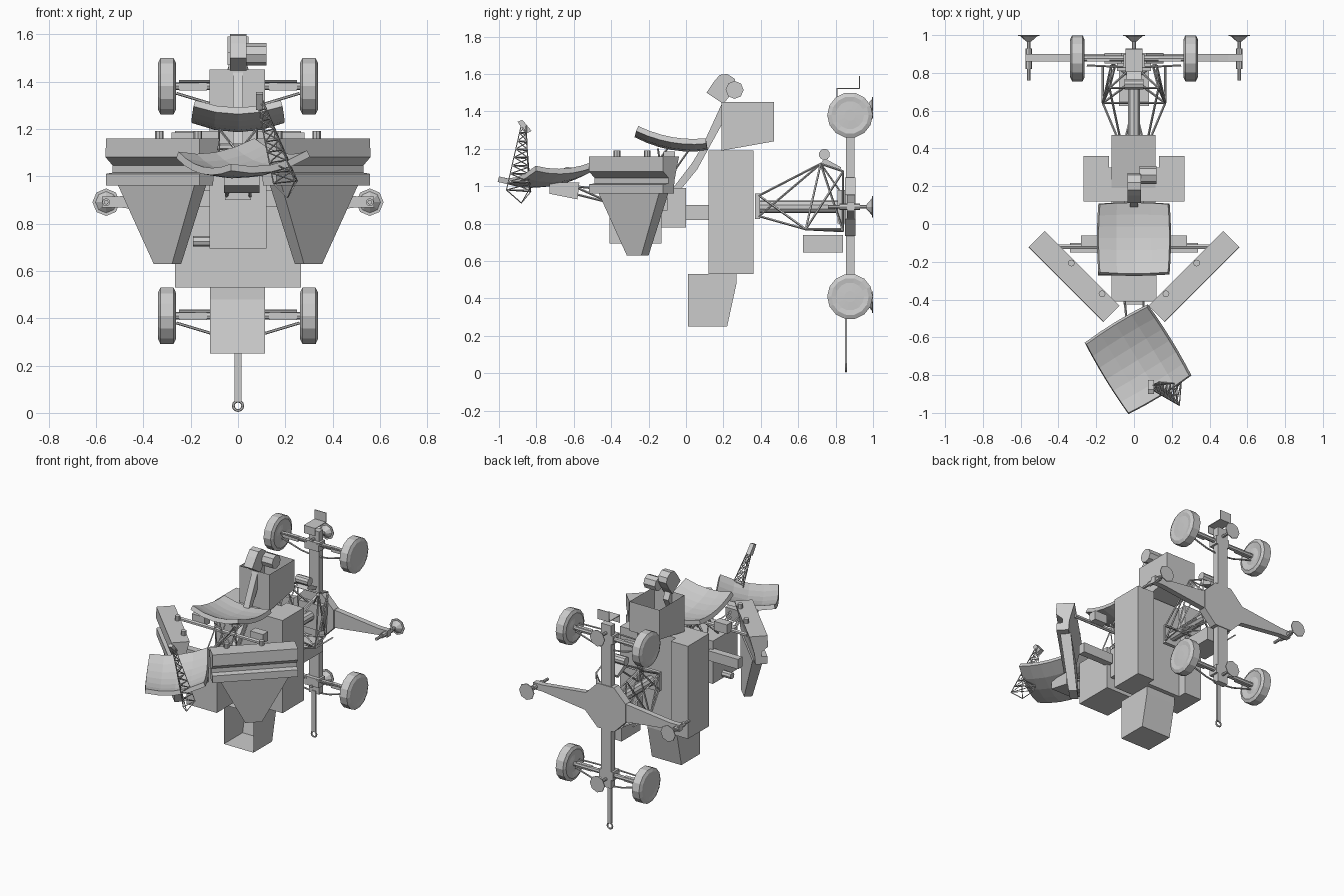
import bpy, bmesh, math
from mathutils import Vector, Matrix

if "Cube" in bpy.data.objects:
    bpy.data.objects.remove(bpy.data.objects["Cube"])

def finish(name, bm, recalc=True):
    if recalc:
        bmesh.ops.recalc_face_normals(bm, faces=bm.faces[:])
    me = bpy.data.meshes.new(name)
    bm.to_mesh(me)
    bm.free()
    ob = bpy.data.objects.new(name, me)
    bpy.context.collection.objects.link(ob)
    return ob

def prism(name, pts, h0, h1, put, open_edge=None):
    """Extrude a 2D profile between h0 and h1; put maps (a, b, h) to xyz."""
    bm = bmesh.new()
    lo = [bm.verts.new(put(a, b, h0)) for a, b in pts]
    hi = [bm.verts.new(put(a, b, h1)) for a, b in pts]
    bm.faces.new(lo)
    bm.faces.new(hi[::-1])
    n = len(pts)
    for i in range(n):
        if i != open_edge:
            j = (i + 1) % n
            bm.faces.new((lo[i], lo[j], hi[j], hi[i]))
    return finish(name, bm)

along_x = lambda a, b, h: (h, a, b)      # profile in y,z
along_y = lambda a, b, h: (a, h, b)      # profile in x,z

def box(name, x0, x1, y0, y1, z0, z1):
    return prism(name, [(y0, z0), (y1, z0), (y1, z1), (y0, z1)], x0, x1, along_x)

def add_rod(bm, p, q, r, r2=None, sides=4):
    p, q = Vector(p), Vector(q)
    d = q - p
    m = Matrix.Translation((p + q) / 2) @ d.to_track_quat('Z', 'Y').to_matrix().to_4x4()
    bmesh.ops.create_cone(bm, cap_ends=True, segments=sides, radius1=r,
                          radius2=r if r2 is None else r2, depth=d.length, matrix=m)

def rods(name, segs, r, sides=4):
    bm = bmesh.new()
    for p, q in segs:
        add_rod(bm, p, q, r, sides=sides)
    return finish(name, bm)

def cone(name, p, q, r, r2=None, sides=12):
    bm = bmesh.new()
    add_rod(bm, p, q, r, r2, sides)
    return finish(name, bm)

def lathe_x(name, prof, c, sides):
    """Revolve (x, radius) pairs about an x-axis through c."""
    bm = bmesh.new()
    rings = [[bm.verts.new((c[0] + x, c[1] + r * math.cos(2 * math.pi * i / sides),
                            c[2] + r * math.sin(2 * math.pi * i / sides)))
              for i in range(sides)] for x, r in prof]
    for a, b in zip(rings, rings[1:]):
        for i in range(sides):
            j = (i + 1) % sides
            bm.faces.new((a[i], a[j], b[j], b[i]))
    bm.faces.new(rings[0])
    bm.faces.new(rings[-1])
    return finish(name, bm)

# Trailer chassis: spine, hub plate, tow bar with ring
box("chassis_beam", -.04, .04, .856, .9, .32, 1.48)
hub = [(.17 * math.cos(math.pi * (i + .5) / 4), .89 + .17 * math.sin(math.pi * (i + .5) / 4)) for i in range(8)]
prism("hub_plate", hub, .85, .905, along_y)
box("tow_bar", -.014, .014, .85, .862, .05, .34)
bpy.ops.mesh.primitive_torus_add(major_radius=.02, minor_radius=.006, major_segments=12,
                                 minor_segments=6, location=(0, .856, .03), rotation=(math.pi / 2, 0, 0))
bpy.context.object.name = "tow_ring"
prism("tail_plate_bracket", [(.805, 1.47), (.81, 1.47), (.81, 1.52), (.93, 1.52), (.93, 1.59),
                             (.925, 1.59), (.925, 1.525), (.805, 1.525)], -.045, .045, along_x)

# Outriggers and levelling feet
def foot(name, x, z, top):
    cone(name + "_pad", (x, .994, z), (x, 1.0, z), .058, sides=8)
    cone(name + "_cone", (x, .965, z), (x, .994, z), .012, .045, sides=8)
    cone(name + "_screw", (x, top, z), (x, .97, z), .01, sides=8)
for s in (-1, 1):
    prism("outrigger_arm", [(s * .1, .82), (s * .1, .96), (s * .5, .915), (s * .575, .915),
                            (s * .575, .868), (s * .5, .868)], .86, .9, along_y)
    cone("outrigger_jack", (s * .557, .82, .89), (s * .557, .93, .89), .017, sides=8)
    foot("outrigger_foot", s * .557, .89, .76)
for z in (.38, 1.42):
    foot("center_foot", 0, z, .82)

# Axles, suspension and wheels
tyre = [(-.036, .03), (-.03, .06), (-.038, .1), (-.028, .122), (.028, .122), (.038, .1), (.034, .075), (.036, .03)]
for z in (.41, 1.38):
    cone("axle", (-.27, .877, z), (.27, .877, z), .016, sides=8)
    box("axle_mount", -.055, .055, .83, .9, z - .03, z + .03)
    for s in (-1, 1):
        lathe_x("wheel", [(s * x, r) for x, r in tyre], (s * .3, .877, z), 14)
        rods("suspension_strut", [((s * .26, .87, z - .03), (s * .11, .87, z - .075)),
                                  ((s * .11, .87, z - .075), (s * .03, .87, z - .085)),
                                  ((s * .25, .84, z + .02), (s * .04, .83, z + .02))], .006, 6)
        box("axle_block", s * .19 - .06, s * .19 + .06, .86, .885, z - .018, z + .015)

# Turntable pedestal with lattice
cone("pedestal_column", (0, .37, .89), (0, .85, .89), .034, sides=10)
box("pedestal_flange", -.065, .065, .37, .395, .825, .96)
box("turntable_drum", -.09, .09, .81, .856, .8, .98)
box("equipment_box", -.08, .08, .625, .84, .645, .74)
segs = []
for s in (-1, 1):
    a, b = (s * .06, .39, .84), (s * .06, .39, .95)
    lo, hi = (s * .165, .64, .77), (s * .13, .72, 1.12)
    e, f = (s * .1, .84, .76), (s * .12, .84, 1.08)
    segs += [(a, lo), (b, hi), (a, hi), (b, lo), (lo, hi), (lo, e), (hi, f), (hi, e), (lo, f), (e, f),
             (lo, (-s * .1, .84, .76)), (a, b)]
    segs += [(hi, (0, .84, .95)), (b, (0, .64, .77))]
    segs.append(((s * .165, .83, .77), lo))
segs += [((-.165, .64, .77), (.165, .64, .77)), ((-.13, .72, 1.12), (.13, .72, 1.12))]
rods("pedestal_lattice", segs, .006)
cone("drive_motor", (-.05, .74, 1.17), (.05, .74, 1.17), .03, sides=10)
prism("motor_mount", [(.72, 1.12), (.82, 1.08), (.83, 1.1), (.74, 1.15)], -.04, .04, along_x)

# Electronics cabinets
for s in (-1, 1):
    box("side_cabinet", s * .132, s * .267, .12, .36, .53, 1.19)
box("center_cabinet", -.132, .132, .12, .3, .53, 1.19)
prism("upper_bin", [(.19, 1.19), (.47, 1.24), (.47, 1.45), (.19, 1.45)], -.12, .115, along_x, 2)
prism("lower_bin", [(.01, .25), (.22, .25), (.27, .48), (.27, .53), (.01, .53)], -.118, .115, along_x, 4)
box("turret_neck", -.05, .05, -.08, .12, .82, .9)
box("turret_link", -.09, .09, -.14, 0, .78, .99)
box("turret_box", -.12, .12, -.41, -.13, .695, 1.0)
box("turret_front_slot", -.055, .055, -.425, -.4, .9, .94)
cone("turret_knob", (-.19, -.25, .725), (-.11, -.25, .725), .023, sides=8)

# Angled array wings: s along the wing, d outward from its face
for m in (-1, 1):
    k = math.sqrt(.5)
    put = lambda d, z, s: (m * (.36 + k * (d + s)), -.32 + k * (s - d), z)
    prism("wing_rack", [(-.12, 1.16), (0, 1.16), (.002, 1.08), (-.04, 1.045), (-.04, 1.015), (0, 1.01),
                        (0, .96), (-.08, .96), (-.085, 1.03)], -.28, .28, put)
    bm = bmesh.new()
    lo = [bm.verts.new(put(d, .63, s)) for s, d in ((-.055, -.06), (.055, -.06), (.055, -.115), (-.055, -.115))]
    hi = [bm.verts.new(put(d, .965, s)) for s, d in ((-.23, -.02), (.23, -.02), (.23, -.09), (-.23, -.09))]
    bm.faces.new(lo)
    bm.faces.new(hi)
    for i in range(4):
        j = (i + 1) % 4
        bm.faces.new((lo[i], lo[j], hi[j], hi[i]))
    finish("wing_tapered_panel", bm)
    for s in (-.17, .06):
        p = put(-.1, 1.15, s)
        cone("wing_knob", p, (p[0], p[1], 1.19), .018, sides=8)
    box("wing_hinge_box", m * .18, m * .28, -.12, -.06, 1.12, 1.185)
    box("wing_support_arm", m * .1, m * .34, -.15, -.1, .87, .94)
cone("wing_cross_bar", (-.4, -.12, 1.125), (.4, -.12, 1.125), .014, sides=6)

# Curved reflectors: thick parabolic sheets
def dish(name, loc, ang, wu, wv, z, nu=4, nv=6):
    bm = bmesh.new()
    bmesh.ops.create_grid(bm, x_segments=nu, y_segments=nv, size=1)
    for v in bm.verts:
        a, b = v.co.x, v.co.y
        u, w = a * wu * (1.03 - .04 * b * b), b * wv * (1.03 - .04 * a * a)
        v.co = (u, w, z(u, w))
    ob = finish(name, bm, False)
    ob.location = loc
    ob.rotation_euler = (0, 0, ang)
    mod = ob.modifiers.new("thickness", 'SOLIDIFY')
    mod.thickness = .03
    mod.offset = -1
dish("upper_reflector", (0, -.075, 0), 0, .182, .182, lambda u, v: 1.215 + 1.1 * u * u + .9 * (v - .1) ** 2)
dish("front_reflector", (.02, -.72, 0), math.radians(31.5), .19, .215,
     lambda u, v: 1.03 + u * u + .9 * v * v + .15 * u + .12 * v)

# Feed arm and horn above the upper reflector
prism("feed_arm", [(-.07, .99), (-.03, .98), (.06, 1.09), (.12, 1.2), (.23, 1.4), (.2, 1.46), (.085, 1.21), (.03, 1.12)],
      -.022, .022, along_x)
prism("feed_head", [(.11, 1.5), (.15, 1.56), (.18, 1.595), (.22, 1.6), (.26, 1.575), (.27, 1.54), (.24, 1.49),
                    (.2, 1.44)], -.034, .036, along_x)
cone("feed_motor", (.03, .26, 1.515), (.12, .26, 1.515), .048, sides=8)
rods("reflector_lattice", [((s * .08, y, 1.0), (t * .08, y2, 1.2)) for s in (-1, 1) for t in (-1, 1)
                           for y, y2 in ((-.25, -.1), (-.12, .02), (-.12, -.15))], .005)

# Front reflector support
prism("front_support_box", [(-.73, .96), (-.58, .93), (-.57, 1.02), (-.73, 1.02)], -.06, .09, along_x)
rods("front_support_struts", [((s * .05, -.4, z), (s * .04 + .01, -.6, z2)) for s in (-1, 1)
                              for z, z2 in ((.91, .96), (.98, 1.0), (.91, 1.0))], .006)

# Lattice feed mast: three legs tapering to the small horn plate
base = [Vector(p) for p in ((.15, -.83, .97), (.25, -.84, .98), (.24, -.96, .98))]
top = [Vector(p) for p in ((.08, -.86, 1.32), (.1, -.855, 1.33), (.1, -.88, 1.33))]
segs, n = [], 8
for i in range(3):
    j = (i + 1) % 3
    segs.append((base[i], top[i]))
    segs.append((base[i], (.21, -.88, .91)))
    for k in range(n):
        a, b = base[i].lerp(top[i], k / n), base[j].lerp(top[j], k / n)
        segs += [(a, b), (a, base[j].lerp(top[j], (k + 1) / n))]
rods("feed_mast_lattice", segs, .003)
prism("feed_mast_plate", [(-.9, 1.345), (-.875, 1.355), (-.825, 1.295), (-.86, 1.28)], .075, .105, along_x)
